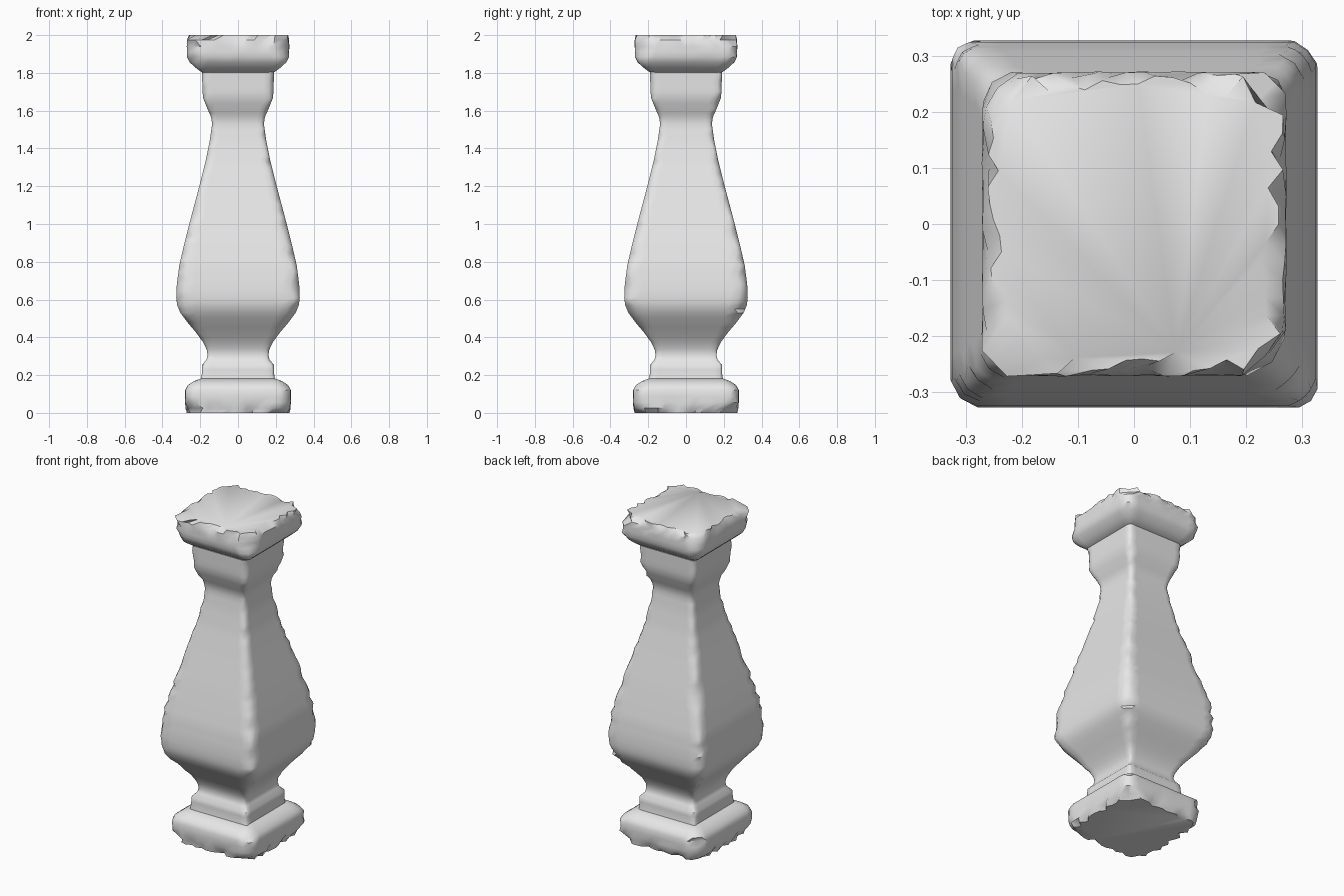
import bpy
import bmesh
import math
import random
from mathutils import Matrix, Vector

random.seed(7)

cube = bpy.data.objects.get("Cube")
if cube:
    bpy.data.objects.remove(cube, do_unlink=True)

stone = bpy.data.materials.new("grey_stone")
stone.use_nodes = True
stone.diffuse_color = (0.8, 0.8, 0.8, 1)
stone.node_tree.nodes["Principled BSDF"].inputs["Base Color"].default_value = (0.8, 0.8, 0.8, 1)

SIDE = 12      # spans along each flat side
STEP = 0.036   # tallest span between rings


def subdivide(profile):
    """Split long spans of the profile so the corners can be chipped."""
    rows = [Vector(profile[0])]
    for a, b in zip(profile, profile[1:]):
        a, b = Vector(a), Vector(b)
        n = max(1, math.ceil((b.y - a.y) / STEP))
        rows += [a.lerp(b, i / n) for i in range(1, n + 1)]
    return rows


def ring(bm, row):
    """Square ring with worn corners; rim is the depth of chips along the sides."""
    w, z, wear, rim = row
    cuts = [wear * random.uniform(0.6, 1.45) for _ in range(4)]
    points = []
    for k in range(4):
        turn = Matrix.Rotation(k * math.pi / 2, 3, "Z")
        c, d = cuts[k], cuts[(k + 1) % 4]
        mid = w - c * random.uniform(0.3, 0.48) - rim * 0.5
        points.append(turn @ Vector((-mid, -mid, z)))
        start, end = -(w - c), w - d
        for i in range(SIDE + 1):
            x = start + (end - start) * i / SIDE
            chip = rim * random.uniform(0.1, 1) ** 1.5
            points.append(turn @ Vector((x, -w + chip, z)))
    return [bm.verts.new(p) for p in points]


def worn_block(name, profile):
    bm = bmesh.new()
    rings = [ring(bm, row) for row in subdivide(profile)]
    for low, high in zip(rings, rings[1:]):
        for i in range(len(low)):
            j = (i + 1) % len(low)
            bm.faces.new((low[i], low[j], high[j], high[i]))
    bm.faces.new(rings[0][::-1])
    bm.faces.new(rings[-1])
    mesh = bpy.data.meshes.new(name)
    bm.to_mesh(mesh)
    bm.free()
    mesh.materials.append(stone)
    obj = bpy.data.objects.new(name, mesh)
    bpy.context.collection.objects.link(obj)
    bpy.ops.object.select_all(action="DESELECT")
    obj.select_set(True)
    bpy.context.view_layer.objects.active = obj
    bpy.ops.object.shade_smooth_by_angle(angle=math.radians(42))


# Profiles: half width, height, corner wear, rim chipping

# Foot slab with a chipped lower rim and a sloped shoulder
worn_block("foot_slab", [
    (0.275, 0, 0.085, 0.045), (0.28, 0.025, 0.07, 0.018),
    (0.28, 0.055, 0.06, 0.003), (0.28, 0.12, 0.055, 0.002),
    (0.268, 0.145, 0.05, 0.002), (0.235, 0.168, 0.035, 0),
    (0.195, 0.182, 0.018, 0)])

# Square collar, swelling belly, narrow neck and upper collar
worn_block("baluster_shaft", [
    (0.198, 0.17, 0.015, 0), (0.192, 0.2, 0.015, 0),
    (0.19, 0.255, 0.015, 0), (0.168, 0.28, 0.012, 0),
    (0.161, 0.305, 0.012, 0), (0.166, 0.335, 0.014, 0),
    (0.185, 0.375, 0.018, 0), (0.222, 0.425, 0.025, 0),
    (0.268, 0.48, 0.035, 0), (0.305, 0.53, 0.045, 0),
    (0.322, 0.57, 0.045, 0), (0.327, 0.61, 0.042, 0),
    (0.324, 0.68, 0.036, 0), (0.311, 0.78, 0.033, 0),
    (0.288, 0.88, 0.03, 0), (0.258, 1, 0.03, 0),
    (0.205, 1.2, 0.026, 0), (0.172, 1.33, 0.024, 0),
    (0.15, 1.44, 0.022, 0), (0.137, 1.53, 0.018, 0),
    (0.142, 1.565, 0.018, 0), (0.162, 1.61, 0.02, 0),
    (0.184, 1.665, 0.024, 0), (0.188, 1.7, 0.022, 0),
    (0.191, 1.82, 0.02, 0)])

# Cap slab flaring out to a chipped upper rim
worn_block("cap_slab", [
    (0.19, 1.802, 0.02, 0), (0.225, 1.828, 0.035, 0),
    (0.256, 1.856, 0.055, 0.002), (0.27, 1.885, 0.065, 0.002),
    (0.272, 1.94, 0.065, 0.004), (0.272, 1.975, 0.075, 0.018),
    (0.268, 2, 0.09, 0.045)])
